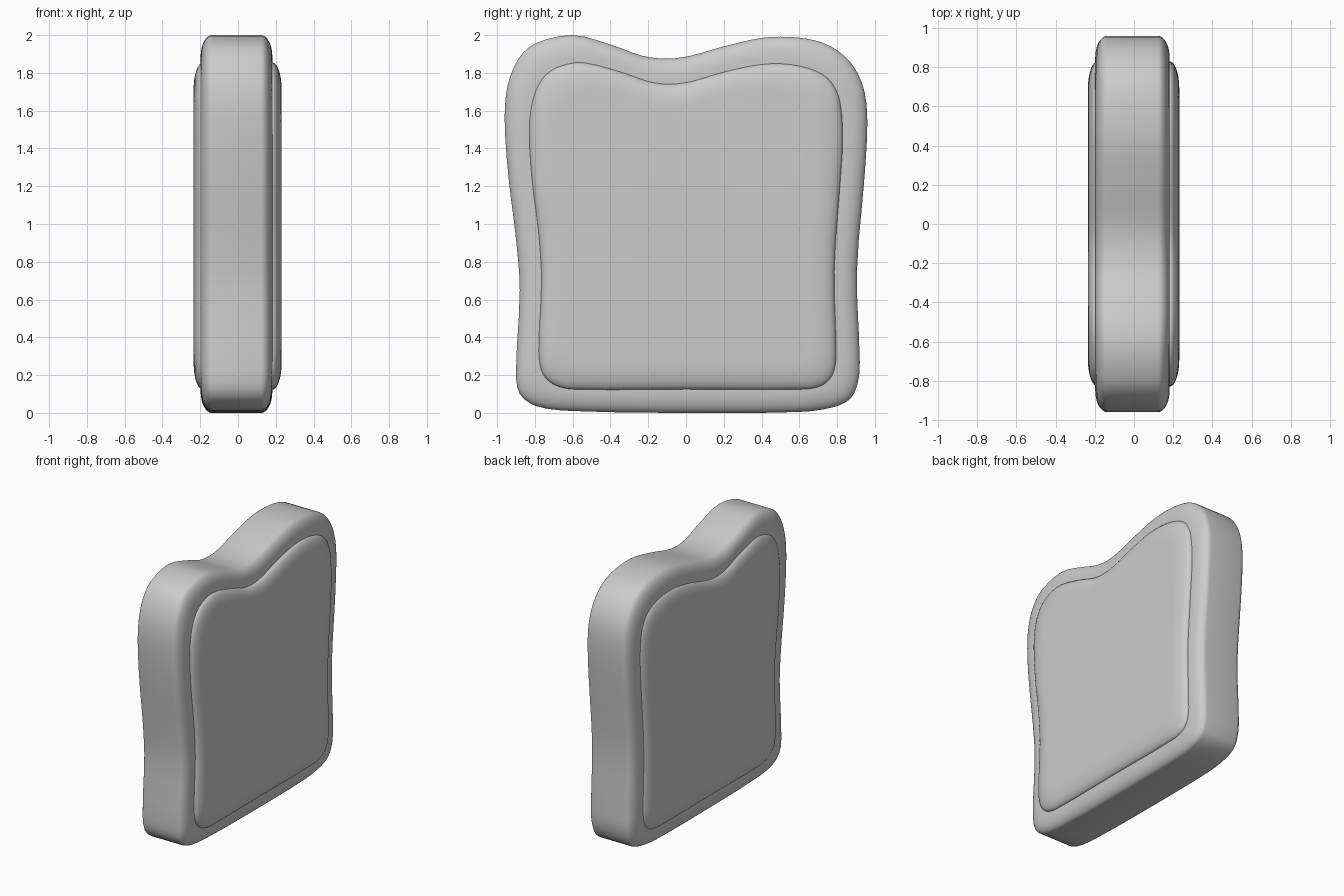
import bpy
import bmesh
import math
from mathutils import Vector

default_cube = bpy.data.objects.get("Cube")
if default_cube:
    bpy.data.objects.remove(default_cube, do_unlink=True)

# Outlines as (y, z) control points, clockwise from the bottom edge
CRUST_OUTLINE = [
    (0, 0), (-.6, .01), (-.79, .035), (-.88, .1), (-.9, .22), (-.88, .65),
    (-.9, .92), (-.94, 1.25), (-.96, 1.55), (-.945, 1.73), (-.89, 1.87),
    (-.8, 1.955), (-.6, 2), (-.4, 1.95), (-.23, 1.89), (-.1, 1.875),
    (.02, 1.89), (.2, 1.94), (.4, 1.985), (.55, 1.99), (.69, 1.97),
    (.8, 1.92), (.89, 1.83), (.945, 1.7), (.96, 1.53), (.945, 1.25),
    (.905, .75), (.92, .27), (.91, .16), (.87, .075), (.78, .03), (.6, .005),
]
CRUMB_OUTLINE = [
    (0, .125), (-.6, .125), (-.7, .15), (-.76, .21), (-.78, .33), (-.765, .7),
    (-.78, .95), (-.815, 1.23), (-.83, 1.5), (-.81, 1.66), (-.76, 1.77),
    (-.68, 1.83), (-.55, 1.855), (-.33, 1.8), (-.2, 1.755), (-.09, 1.74),
    (.03, 1.755), (.2, 1.805), (.4, 1.845), (.55, 1.845), (.69, 1.81),
    (.77, 1.75), (.815, 1.65), (.83, 1.45), (.815, 1.2), (.785, .75),
    (.795, .3), (.775, .2), (.72, .145), (.62, .125),
]
CENTRE = Vector((0, 1))
MEAN_RADIUS = .86


def smooth_loop(points, steps=3):
    """Pass a closed Catmull-Rom spline through the points."""
    loop = [Vector(p) for p in points]
    count = len(loop)
    result = []
    for i in range(count):
        before, start, end, after = (loop[(i + k) % count] for k in (-1, 0, 1, 2))
        # Scale tangents by chord length so uneven spacing does not overshoot
        span = (end - start).length
        tangent_a = (end - before) * span / ((start - before).length + span)
        tangent_b = (after - start) * span / ((after - end).length + span)
        for s in range(steps):
            t = s / steps
            rest = 1 - t
            result.append(start * (1 + 2 * t) * rest * rest
                          + tangent_a * t * rest * rest
                          + end * t * t * (3 - 2 * t)
                          - tangent_b * t * t * rest)
    return result


def rounded_slab(name, outline, middle, half_width, round_width, round_inset, steps=8):
    """Loft an outline along x, easing it inwards at both faces."""
    loop = smooth_loop(outline)
    quarter = []
    for k in range(steps + 1):
        angle = math.pi / 2 * k / steps
        quarter.append((half_width - round_width * (1 - math.sin(angle)),
                        round_inset * (1 - math.cos(angle))))
    sections = [(-x, inset) for x, inset in reversed(quarter)] + quarter

    bm = bmesh.new()
    rings = []
    for x, inset in sections:
        scale = 1 - inset / MEAN_RADIUS
        ring = []
        for point in loop:
            y, z = CENTRE + (point - CENTRE) * scale
            ring.append(bm.verts.new((middle + x, y, z)))
        rings.append(ring)
    for lower, upper in zip(rings, rings[1:]):
        for i in range(len(loop)):
            j = (i + 1) % len(loop)
            bm.faces.new((lower[i], lower[j], upper[j], upper[i]))
    bm.faces.new(rings[0])
    bm.faces.new(rings[-1])
    bmesh.ops.recalc_face_normals(bm, faces=bm.faces)

    mesh = bpy.data.meshes.new(name)
    bm.to_mesh(mesh)
    bm.free()
    obj = bpy.data.objects.new(name, mesh)
    bpy.context.collection.objects.link(obj)
    bpy.ops.object.select_all(action='DESELECT')
    obj.select_set(True)
    bpy.context.view_layer.objects.active = obj
    bpy.ops.object.shade_smooth_by_angle(angle=math.radians(40))
    return obj


# Outer crust, and the soft crumb that swells out of both faces
rounded_slab("bread_crust", CRUST_OUTLINE, middle=-.008,
             half_width=.19, round_width=.06, round_inset=.1)
rounded_slab("bread_crumb", CRUMB_OUTLINE, middle=-.002,
             half_width=.233, round_width=.05, round_inset=.14)
